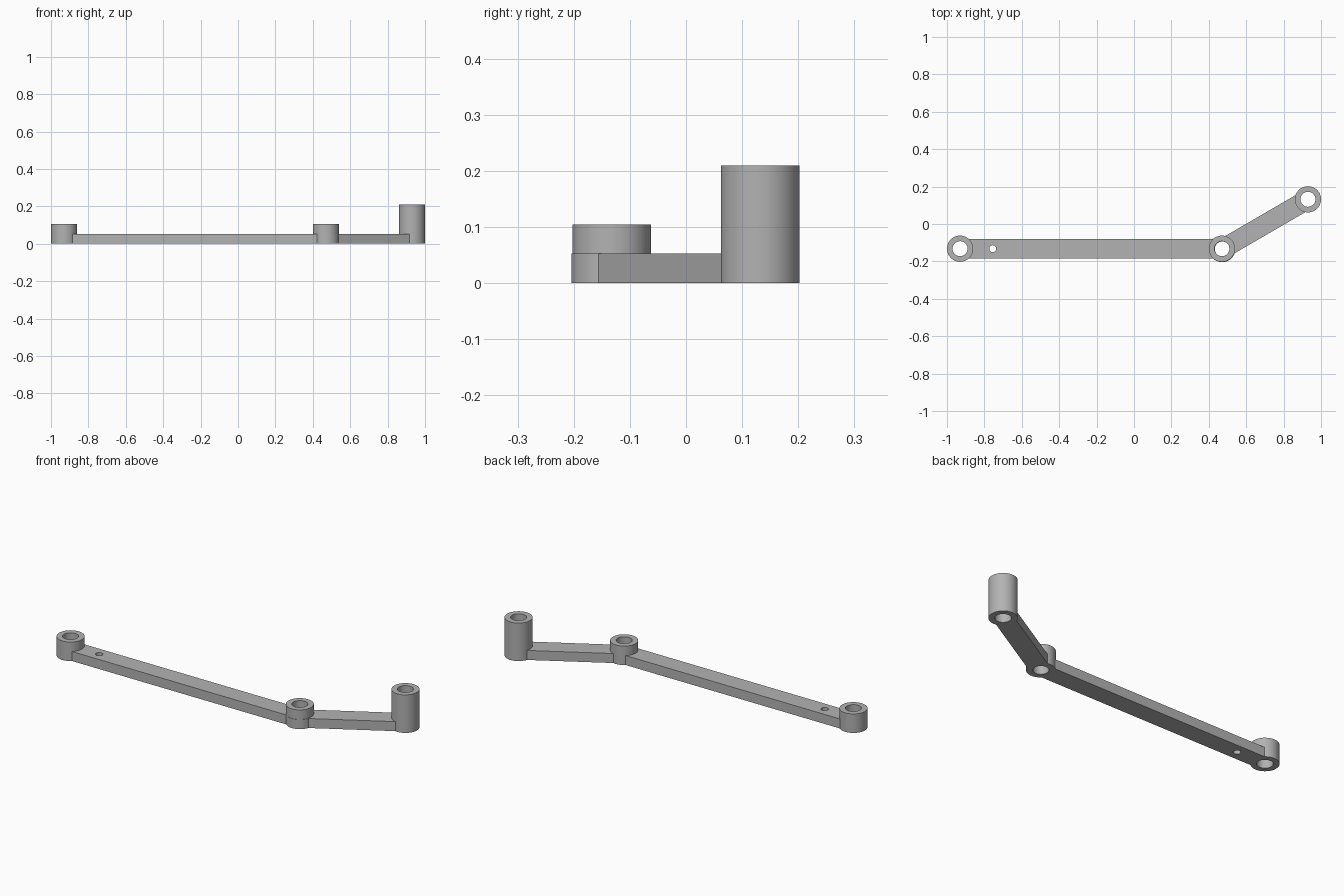
import bpy, bmesh
from math import asin, atan2, cos, sin, pi, hypot
from mathutils import Vector

cube = bpy.data.objects.get("Cube")
if cube:
    bpy.data.objects.remove(cube, do_unlink=True)

grey = bpy.data.materials.new("plain grey")
grey.use_nodes = True
grey.diffuse_color = (0.45, 0.45, 0.45, 1)
grey.node_tree.nodes["Principled BSDF"].inputs["Base Color"].default_value = grey.diffuse_color

OUTER, BORE, HALF, THICK = 0.07, 0.04, 0.0525, 0.0525
LEFT_END, PIVOT = Vector((-0.93, -0.132)), Vector((0.47, -0.132))
ARM_PIVOT, ARM_TIP = Vector((0.472, -0.134)), Vector((0.93, 0.132))


def finish(name, bm):
    bmesh.ops.recalc_face_normals(bm, faces=bm.faces)
    mesh = bpy.data.meshes.new(name)
    bm.to_mesh(mesh)
    bm.free()
    mesh.materials.append(grey)
    ob = bpy.data.objects.new(name, mesh)
    bpy.context.collection.objects.link(ob)
    return ob


def smooth(ob):
    bpy.ops.object.select_all(action='DESELECT')
    ob.select_set(True)
    bpy.context.view_layer.objects.active = ob
    bpy.ops.object.shade_smooth_by_angle(angle=0.6)


# Hollow boss: a rectangle section spun round the vertical axis
def boss(name, centre, height):
    bm = bmesh.new()
    ring = [bm.verts.new((centre.x + r, centre.y, z))
            for r, z in ((BORE, 0), (OUTER, 0), (OUTER, height), (BORE, height))]
    edges = [bm.edges.new((ring[i], ring[(i + 1) % 4])) for i in range(4)]
    bmesh.ops.spin(bm, geom=ring + edges, cent=centre.to_3d(), axis=(0, 0, 1),
                   angle=2 * pi, steps=64, use_merge=True)
    bmesh.ops.remove_doubles(bm, verts=bm.verts, dist=1e-5)
    smooth(finish(name, bm))


# Flat bar whose ends are hollowed to fit the bosses
def bar(name, a, b):
    d = b - a
    turn, spread, n = atan2(d.y, d.x), asin(HALF / OUTER), 16
    bm = bmesh.new()
    outline = []
    for centre, facing in ((a, turn), (b, turn + pi)):
        for i in range(n + 1):
            t = facing + spread * (1 - 2 * i / n)
            outline.append(bm.verts.new((centre.x + OUTER * cos(t),
                                         centre.y + OUTER * sin(t), 0)))
    base = bm.faces.new(outline)
    top = bmesh.ops.extrude_face_region(bm, geom=[base], use_keep_orig=True)
    bmesh.ops.translate(bm, vec=(0, 0, THICK),
                        verts=[v for v in top["geom"] if isinstance(v, bmesh.types.BMVert)])
    return finish(name, bm)


long_bar = bar("long_bar", LEFT_END, PIVOT)
short_arm = bar("short_arm", ARM_PIVOT, ARM_TIP)
boss("end_boss", LEFT_END, 2 * THICK)
boss("pivot_boss", PIVOT, 2 * THICK)
boss("arm_collar", ARM_PIVOT, THICK)
boss("tall_boss", ARM_TIP, 4 * THICK)

# Small pin hole through the long bar
bpy.ops.mesh.primitive_cylinder_add(vertices=32, radius=0.0185, depth=0.3,
                                    location=(-0.755, LEFT_END.y, 0))
cutter = bpy.context.object
cutter.name = "pin_hole_cutter"
cutter.data.materials.append(grey)
cut = long_bar.modifiers.new("pin_hole", 'BOOLEAN')
cut.operation, cut.solver, cut.object = 'DIFFERENCE', 'EXACT', cutter
bpy.context.view_layer.objects.active = long_bar
bpy.ops.object.modifier_apply(modifier=cut.name)
bpy.data.objects.remove(cutter, do_unlink=True)
for ob in (long_bar, short_arm):
    smooth(ob)
